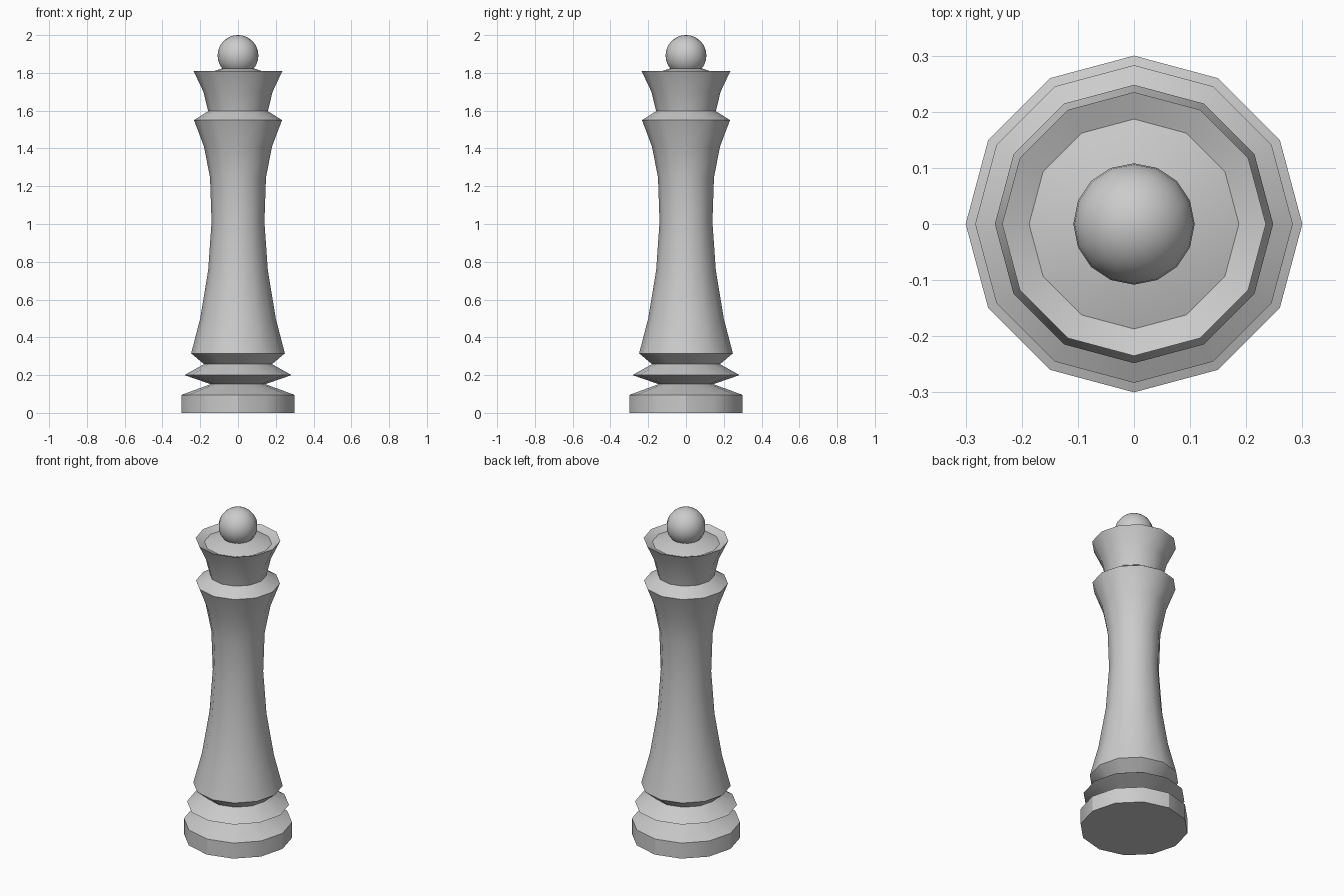
import bpy, bmesh, math

if "Cube" in bpy.data.objects:
    bpy.data.objects.remove(bpy.data.objects["Cube"])

SIDES = 12


def finish(bm, name):
    bmesh.ops.recalc_face_normals(bm, faces=bm.faces)
    mesh = bpy.data.meshes.new(name)
    bm.to_mesh(mesh)
    bm.free()
    obj = bpy.data.objects.new(name, mesh)
    bpy.context.collection.objects.link(obj)
    bpy.ops.object.select_all(action='DESELECT')
    bpy.context.view_layer.objects.active = obj
    obj.select_set(True)
    bpy.ops.object.shade_smooth_by_angle(angle=math.radians(30))
    return obj


def lathe(name, profile):
    """Turn (radius, height) points around z, closing both ends."""
    bm = bmesh.new()
    rings = []
    for r, z in profile:
        rings.append([bm.verts.new((r * math.cos(2 * math.pi * i / SIDES),
                                    r * math.sin(2 * math.pi * i / SIDES), z))
                      for i in range(SIDES)])
    for a, b in zip(rings, rings[1:]):
        for i in range(SIDES):
            j = (i + 1) % SIDES
            bm.faces.new((a[i], a[j], b[j], b[i]))
    bm.faces.new(rings[0])
    bm.faces.new(rings[-1])
    return finish(bm, name)


# Turned piece: foot, rings, waisted stem, collar, flared crown with a dished top
lathe("turned_body", [
    (0.30, 0.0), (0.30, 0.095),
    (0.145, 0.152), (0.283, 0.20),
    (0.18, 0.258), (0.248, 0.315),
    (0.20, 0.50), (0.158, 0.755), (0.14, 1.01), (0.148, 1.245), (0.18, 1.41),
    (0.233, 1.55), (0.158, 1.597),
    (0.183, 1.70), (0.235, 1.81),
    (0.187, 1.79), (0.07, 1.828),
])

# Ball on top
bm = bmesh.new()
bmesh.ops.create_uvsphere(bm, u_segments=16, v_segments=16, radius=0.108)
bmesh.ops.translate(bm, verts=bm.verts, vec=(0, 0, 1.892))
finish(bm, "top_ball")
